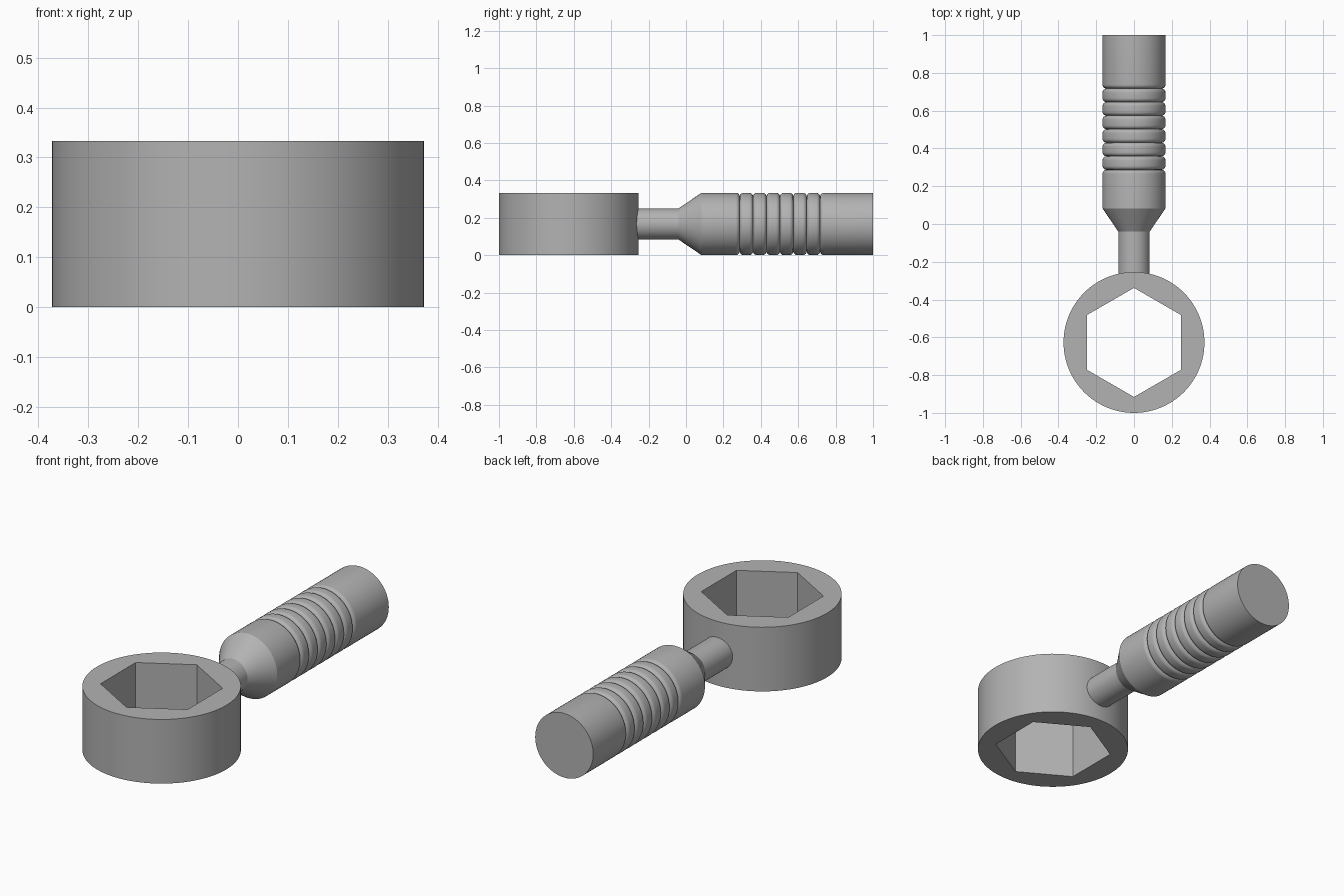
import bpy, bmesh, math

old = bpy.data.objects.get("Cube")
if old:
    bpy.data.objects.remove(old)

steel = bpy.data.materials.new("grey_steel")
steel.use_nodes = True
GREY = (0.45, 0.45, 0.45, 1)
steel.diffuse_color = GREY
steel.node_tree.nodes["Principled BSDF"].inputs["Base Color"].default_value = GREY

HEIGHT = 1 / 3
GRIP_R = HEIGHT / 2
RING_R = 0.373
RING_Y = RING_R - 1


def finish(name, bm):
    bmesh.ops.recalc_face_normals(bm, faces=bm.faces[:])
    mesh = bpy.data.meshes.new(name)
    bm.to_mesh(mesh)
    bm.free()
    obj = bpy.data.objects.new(name, mesh)
    mesh.materials.append(steel)
    bpy.context.collection.objects.link(obj)
    bpy.ops.object.select_all(action="DESELECT")
    bpy.context.view_layer.objects.active = obj
    obj.select_set(True)
    bpy.ops.object.shade_smooth_by_angle(angle=math.radians(32))
    return obj


# Ring with a hexagonal socket: matching outer and inner loops, bridged all round
SIDES = 96
HEX_APOTHEM = 0.25
bm = bmesh.new()
loops = []
for hexagonal, z in ((False, 0), (False, HEIGHT), (True, HEIGHT), (True, 0)):
    loop = []
    for i in range(SIDES):
        a = math.tau * i / SIDES
        r = RING_R
        if hexagonal:
            # Distance to the nearest flat, with flats facing left and right
            off = (a + math.pi / 6) % (math.pi / 3) - math.pi / 6
            r = HEX_APOTHEM / math.cos(off)
        loop.append(bm.verts.new((r * math.cos(a), RING_Y + r * math.sin(a), z)))
    loops.append(loop)
for k in range(4):
    a, b = loops[k], loops[(k + 1) % 4]
    for i in range(SIDES):
        j = (i + 1) % SIDES
        bm.faces.new((a[i], a[j], b[j], b[i]))
finish("socket_ring", bm)

# Handle profile as (y, radius): neck, cone, grip with rounded ribs, butt end
NECK_R = HEIGHT / 4
FILLET = 0.021
RIB_START, RIB_PITCH, GROOVES = 0.287, 0.0717, 7
STEPS = 6
profile = [(-0.3, NECK_R), (-0.04, NECK_R), (0.083, GRIP_R)]
for g in range(GROOVES):
    y = RIB_START + g * RIB_PITCH
    for i in range(-STEPS, STEPS + 1):
        t = math.pi / 2 * (1 - abs(i) / STEPS)
        dy = math.copysign(FILLET * (1 - math.sin(t)), i)
        profile.append((y + dy, GRIP_R - FILLET * (1 - math.cos(t))))
profile.append((1, GRIP_R))

# Revolve the profile around the handle axis and cap both ends
TURN = 64
bm = bmesh.new()
rows = [[bm.verts.new((r * math.cos(math.tau * i / TURN), y,
                       GRIP_R + r * math.sin(math.tau * i / TURN)))
         for i in range(TURN)] for y, r in profile]
for a, b in zip(rows, rows[1:]):
    for i in range(TURN):
        j = (i + 1) % TURN
        bm.faces.new((a[i], a[j], b[j], b[i]))
bm.faces.new(rows[0])
bm.faces.new(rows[-1])
finish("ribbed_handle", bm)
